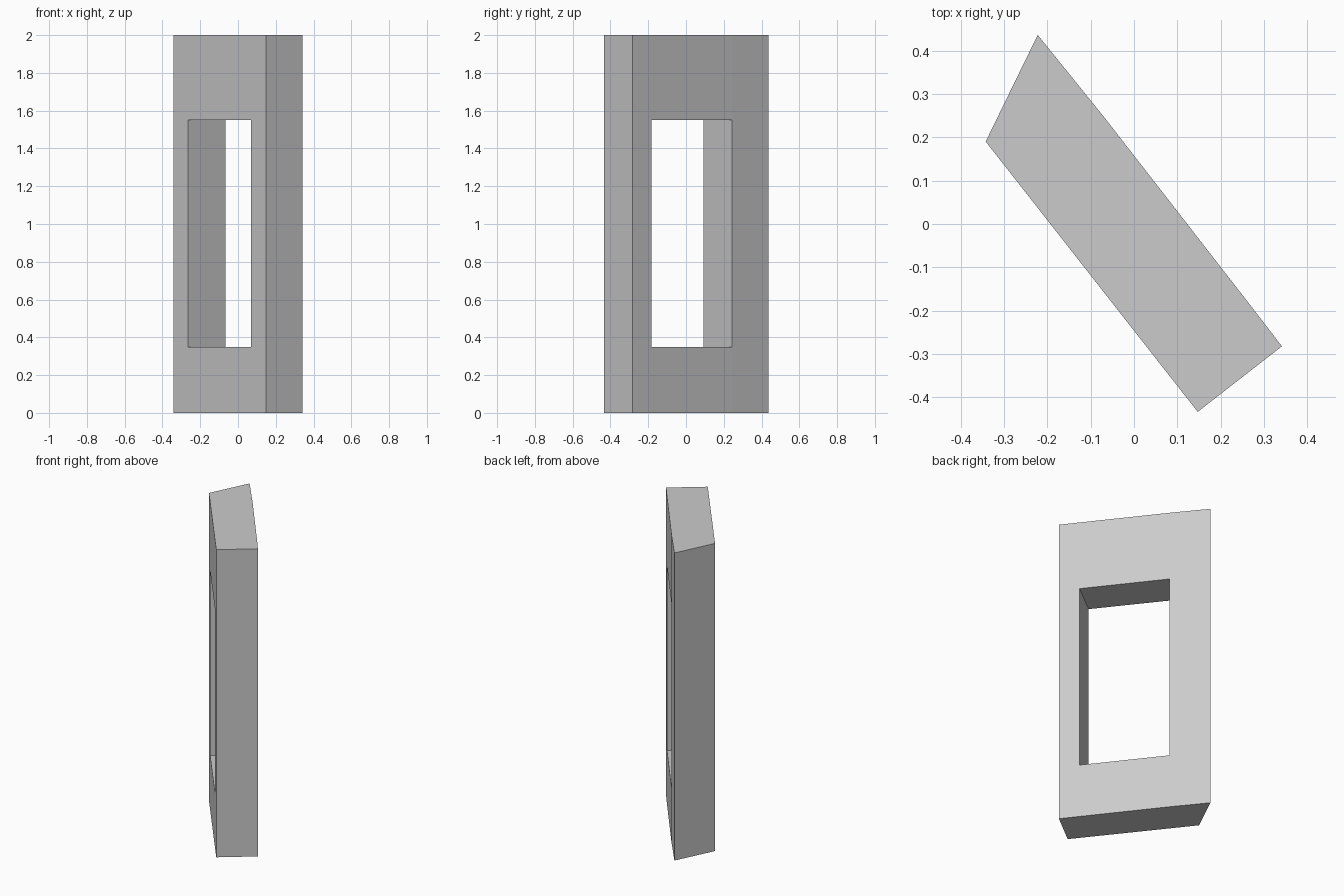
import bpy, bmesh

if "Cube" in bpy.data.objects:
    bpy.data.objects.remove(bpy.data.objects["Cube"])

# Plan outline, left to right along each broad face (x, y)
front = [(-0.342, 0.190), (-0.265, 0.092), (0.069, -0.334), (0.147, -0.433)]
back = [(-0.222, 0.436), (-0.067, 0.244), (0.265, -0.183), (0.341, -0.282)]
levels = [0, 0.35, 1.55, 2]

bm = bmesh.new()


def vert_grid(plan):
    return [[bm.verts.new((x, y, z)) for z in levels] for x, y in plan]


f, b = vert_grid(front), vert_grid(back)

# Broad faces: 3 x 3 panels with the middle left open
for i in range(3):
    for j in range(3):
        if (i, j) != (1, 1):
            for g in (f, b):
                bm.faces.new((g[i][j], g[i + 1][j], g[i + 1][j + 1], g[i][j + 1]))

# Outer edges and window reveal join the two broad faces
for e in [e for e in bm.edges if e.is_boundary and e.verts[0] in sum(f, [])]:
    v, w = e.verts
    pair = dict(zip(sum(f, []), sum(b, [])))
    bm.faces.new((v, w, pair[w], pair[v]))

bmesh.ops.recalc_face_normals(bm, faces=bm.faces)
mesh = bpy.data.meshes.new("window_frame")
bm.to_mesh(mesh)
bm.free()
frame = bpy.data.objects.new("window_frame", mesh)
bpy.context.collection.objects.link(frame)
